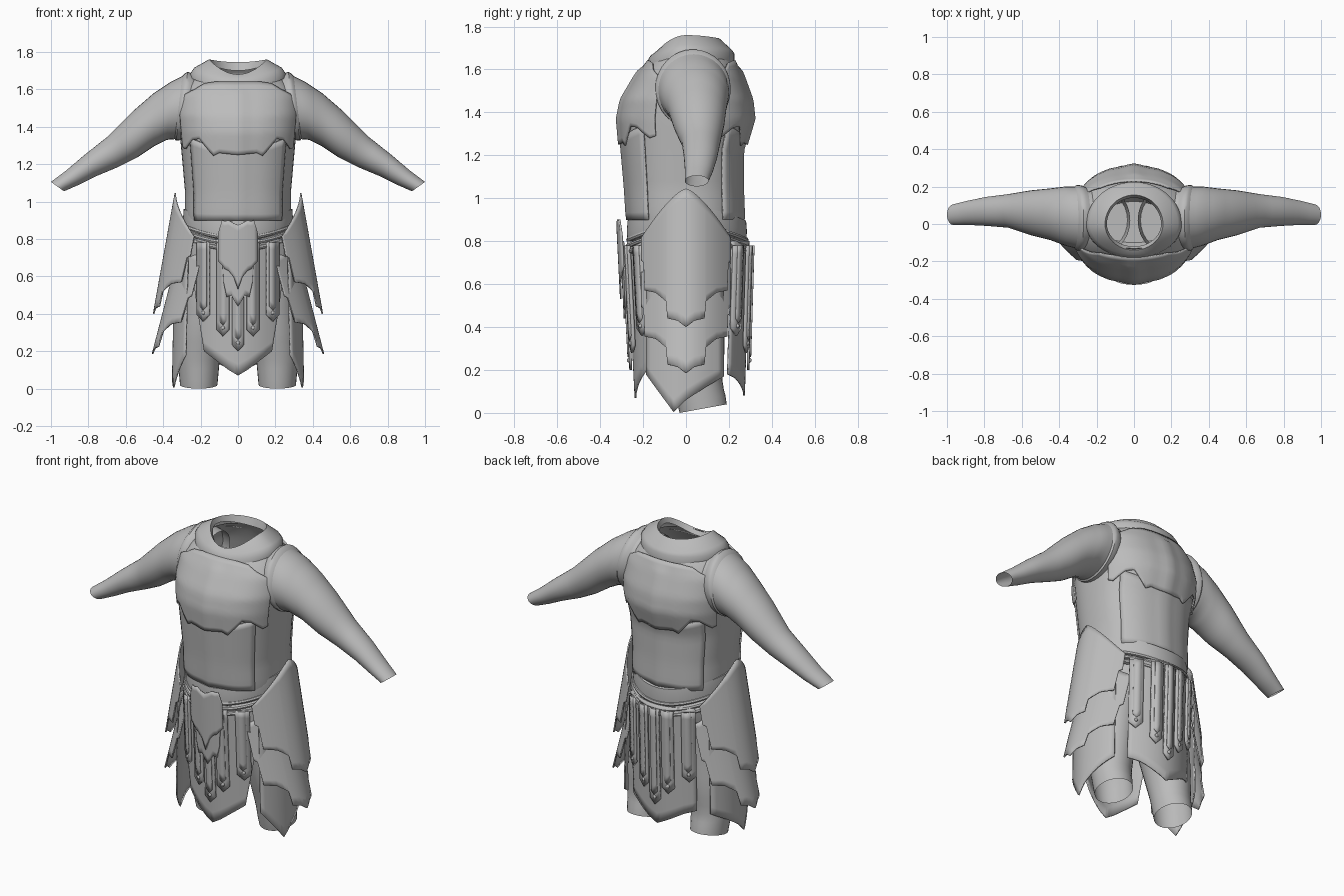
import bpy, math
from math import sin, cos, pi, radians

if "Cube" in bpy.data.objects:
    bpy.data.objects.remove(bpy.data.objects["Cube"])

grey = bpy.data.materials.new("plain grey")
grey.use_nodes = True
grey.diffuse_color = (0.5, 0.5, 0.5, 1)
grey.node_tree.nodes["Principled BSDF"].inputs["Base Color"].default_value = grey.diffuse_color


def make(name, verts, faces, mirror=False, thick=0.0):
    mesh = bpy.data.meshes.new(name)
    mesh.from_pydata(verts, [], faces)
    mesh.materials.append(grey)
    ob = bpy.data.objects.new(name, mesh)
    bpy.context.collection.objects.link(ob)
    bpy.ops.object.select_all(action="DESELECT")
    ob.select_set(True)
    bpy.context.view_layer.objects.active = ob
    bpy.ops.object.mode_set(mode="EDIT")
    bpy.ops.mesh.select_all(action="SELECT")
    bpy.ops.mesh.normals_make_consistent(inside=False)
    bpy.ops.object.mode_set(mode="OBJECT")
    bpy.ops.object.shade_smooth_by_angle(angle=radians(40))
    if thick:
        mod = ob.modifiers.new("thickness", "SOLIDIFY")
        mod.thickness, mod.offset = thick, 0
    if mirror:
        ob.modifiers.new("mirror", "MIRROR").use_clip = False
    return ob


def loft(name, rings, cap_end=False, **kw):
    n = len(rings[0])
    faces = [(i * n + j, i * n + (j + 1) % n, (i + 1) * n + (j + 1) % n, (i + 1) * n + j)
             for i in range(len(rings) - 1) for j in range(n)]
    if cap_end:
        faces.append(tuple(range((len(rings) - 1) * n, len(rings) * n)))
    return make(name, [p for r in rings for p in r], faces, **kw)


def sheet(name, cols, surf, rows=10, thick=0.008, **kw):
    """Grid of columns (u, top, bottom) laid on a surface surf(u, z)."""
    verts = [surf(u, t + (b - t) * r / rows) for u, t, b in cols for r in range(rows + 1)]
    m = rows + 1
    faces = [(i * m + r, i * m + r + 1, (i + 1) * m + r + 1, (i + 1) * m + r)
             for i in range(len(cols) - 1) for r in range(rows)]
    return make(name, verts, faces, thick=thick, **kw)


def interp(table, z):
    for a, b in zip(table, table[1:]):
        if z <= b[0]:
            t = max(0, (z - a[0]) / (b[0] - a[0]))
            return [p + (q - p) * t for p, q in zip(a, b)]
    return table[-1]


def both(half):
    return [(-c[0], *c[1:]) for c in reversed(half) if c[0]] + list(half)


def dense(cols, parts=4):
    out = []
    for a, b in zip(cols, cols[1:]):
        out += [tuple(p + (q - p) * k / parts for p, q in zip(a, b)) for k in range(parts)]
    return out + [cols[-1]]


# Torso: height, half width, front depth, back depth
BODY = [(.78, .27, .24, .25), (.92, .283, .262, .255), (1.05, .283, .27, .25), (1.22, .298, .285, .25),
        (1.37, .312, .298, .295), (1.46, .32, .28, .285), (1.57, .31, .215, .245),
        (1.64, .26, .165, .215), (1.68, .2, .13, .19)]


def torso(a, z, off=0.0):
    _, w, f, b = interp(BODY, z)
    c, s = cos(a), sin(a)
    keel = .012 * math.exp(-((abs(a) - pi / 2) / .09) ** 2) if z < 1.6 else 0
    x = math.copysign(abs(c) ** .85, c) * (w + off)
    y = math.copysign(abs(s) ** .85, s) * ((b if s > 0 else f) + off + keel)
    return x, y, z


N = 64
loft("torso", [[torso(2 * pi * j / N - pi, .78 + .9 * i / 30) for j in range(N)] for i in range(31)])

# Breast and back plates with scalloped lower edge; waist plates below them
UPPER = dense([(0, 1.64, 1.25), (15, 1.64, 1.26), (21, 1.64, 1.245), (36, 1.63, 1.335),
               (46, 1.6, 1.33), (60, 1.57, 1.28), (66, 1.5, 1.29)])
LOWER = dense([(0, 1.3, .9), (25, 1.3, .9), (52, 1.34, .9)])
for side, mid in (("front", -pi / 2), ("back", pi / 2)):
    sheet(side + "_upper_plate", both(UPPER), lambda u, z: torso(mid + radians(u), z, .013), 16)
    sheet(side + "_waist_plate", both(LOWER), lambda u, z: torso(mid + radians(u), z, .004), 12)


# Collar: half width, front, back, side height, front height, back height
def ring(w, f, b, zs, zf, zb, n=48):
    pts = []
    for j in range(n):
        c, s = cos(2 * pi * j / n), sin(2 * pi * j / n)
        pts.append((w * c, s * (b if s > 0 else f), zs + ((zb if s > 0 else zf) - zs) * s * s))
    return pts


loft("collar", [ring(*r) for r in (
    (.255, .185, .225, 1.66, 1.61, 1.63), (.255, .18, .225, 1.685, 1.64, 1.675),
    (.235, .165, .215, 1.715, 1.665, 1.69), (.155, .14, .155, 1.76, 1.68, 1.745),
    (.145, .12, .14, 1.73, 1.65, 1.70))])

# Arms: top x, top z, bottom x, bottom z, front y, back y
ARM = [(.16, 1.66, .22, 1.34, -.13, .19), (.27, 1.685, .32, 1.335, -.135, .2), (.36, 1.64, .38, 1.33, -.115, .2),
       (.45, 1.58, .45, 1.295, -.085, .19), (.56, 1.485, .54, 1.235, -.06, .18), (.7, 1.345, .64, 1.185, -.02, .16),
       (.82, 1.25, .76, 1.135, -.01, .145), (.92, 1.165, .85, 1.09, -.005, .125), (1, 1.105, .93, 1.055, -.005, .105)]


def arm_ring(row, grow=1.0, n=32):
    xt, zt, xb, zb, f, b = row
    pts = []
    for j in range(n):
        c, s = cos(2 * pi * j / n) * grow / 2, sin(2 * pi * j / n) * grow / 2
        pts.append(((xt + xb) / 2 + c * (xt - xb), (f + b) / 2 + s * (b - f), (zt + zb) / 2 + c * (zt - zb)))
    return pts


loft("arms", [arm_ring(r) for r in dense(ARM, 3)], mirror=True)
TRIM = dense(ARM[:3], 6)
loft("armhole_trims", [arm_ring(r, g) for r, g in zip(TRIM[4:9], (1, 1.04, 1.05, 1.05, .99))], mirror=True)

# Hips and legs
loft("hips", [ring(w, f, b, z, z, z) for z, w, f, b in (
    (.92, .28, .25, .25), (.75, .28, .22, .23), (.6, .26, .17, .18), (.5, .2, .1, .12))], cap_end=True)
LEG = [(.7, .16, .02, .14, .17), (.5, .175, .02, .14, .16), (.3, .2, .04, .125, .14),
       (.15, .21, .055, .112, .115), (.02, .21, .08, .1, .11)]
loft("legs", [[(x + rx * cos(a), y + ry * sin(a), z + .02 * sin(a) * (z < .1))
               for a in (2 * pi * j / 28 for j in range(28))] for z, x, y, rx, ry in dense(LEG, 3)], mirror=True)


# Belt sash and three cords that sag at front and back
def belt(name, w, f, b, top, height):
    def hoop(g, z):
        return ring(w + g, f + g, b + g, z, z - .065, z - .065, 64)
    loft(name, [hoop(-.02, top), hoop(0, top - .005), hoop(.004, top - height / 2),
                hoop(0, top - height + .005), hoop(-.02, top - height)])


belt("belt_sash", .29, .272, .28, .965, .11)
for k in range(3):
    belt("belt_cord_%d" % (k + 1), .296 + .004 * k, .275 + .004 * k, .288 + .005 * k, .885 - .03 * k, .028)


# Skirt cloths and hanging straps, front and back
def skirt(sign, off):
    def surf(x, z):
        depth = .232 + .05 * z if sign < 0 else .268 + .03 * z
        return x, sign * (depth + off - 1.8 * x * x), z
    return surf


APRON = {-1: [(0, .8, .07), (.05, .8, .1), (.18, .8, .2), (.215, .8, .42), (.25, .8, .68)],
         1: [(0, .8, .08), (.06, .8, .11), (.15, .8, .16), (.21, .8, .18)]}
STRAPS = [(0, .2), (.08, .28), (-.08, .28), (.185, .36), (-.185, .36)]
for sign, side in ((-1, "front"), (1, "back")):
    sheet(side + "_skirt", both(dense(APRON[sign], 3)), skirt(sign, 0), 12)
    for k, (x, end) in enumerate(STRAPS):
        h = .033
        sheet("%s_strap_%d" % (side, k + 1), [(x - h, .78, end + .035), (x, .78, end), (x + h, .78, end + .035)],
              skirt(sign, .016), thick=.012)
        r = h * .55
        sheet("%s_strap_rib_%d" % (side, k + 1), [(x - r, .78, end + .08), (x, .78, end + .06), (x + r, .78, end + .08)],
              skirt(sign, .024))
        px, py, pz = skirt(sign, .02)(x, end + .045)
        bpy.ops.mesh.primitive_uv_sphere_add(segments=10, ring_count=6, radius=.011, location=(px, py, pz))
        stud = bpy.context.object
        stud.name = "%s_stud_%d" % (side, k + 1)
        stud.data.materials.append(grey)

# Ornament plates at the front of the belt
sheet("ornament_lower", both([(0, .8, .44), (.02, .8, .47), (.035, .8, .5), (.06, .8, .49), (.075, .8, .56), (.082, .8, .66)]),
      skirt(-1, .032))
sheet("ornament_upper", both([(0, .875, .53), (.025, .885, .6), (.05, .9, .63), (.07, .895, .64),
                              (.085, .9, .66), (.105, .83, .68)]), skirt(-1, .045))


# Layered hip guards
def guard(x0, slope, bend):
    return lambda y, z: (x0 - slope * z - bend * y * y, y, z)


def arch(y, peak, drop):
    return peak - drop * (abs(y) / .2) ** 1.4


EDGE = dense([(0, .4), (.04, .43), (.085, .44), (.092, .52), (.14, .56), (.19, .57), (.195, .7), (.207, .71)], 2)
hip = [(y, arch(y, 1.045, .22), b) for y, b in EDGE]
sheet("hip_guard_top", both(hip), guard(.523, .18, 3.3), 14, mirror=True)
hip = [(y, arch(y, .8, .1), b - .215) for y, b in EDGE]
sheet("hip_guard_middle", both(hip), guard(.505, .26, 3.0), 12, mirror=True)
LAST = [(-.185, .7, .18), (-.12, .7, .09), (-.058, .7, .005), (0, .7, .06), (.09, .7, .12), (.175, .7, .17)]
sheet("hip_guard_bottom", dense(LAST, 3), guard(.35, .02, 2.0), 12, mirror=True)
